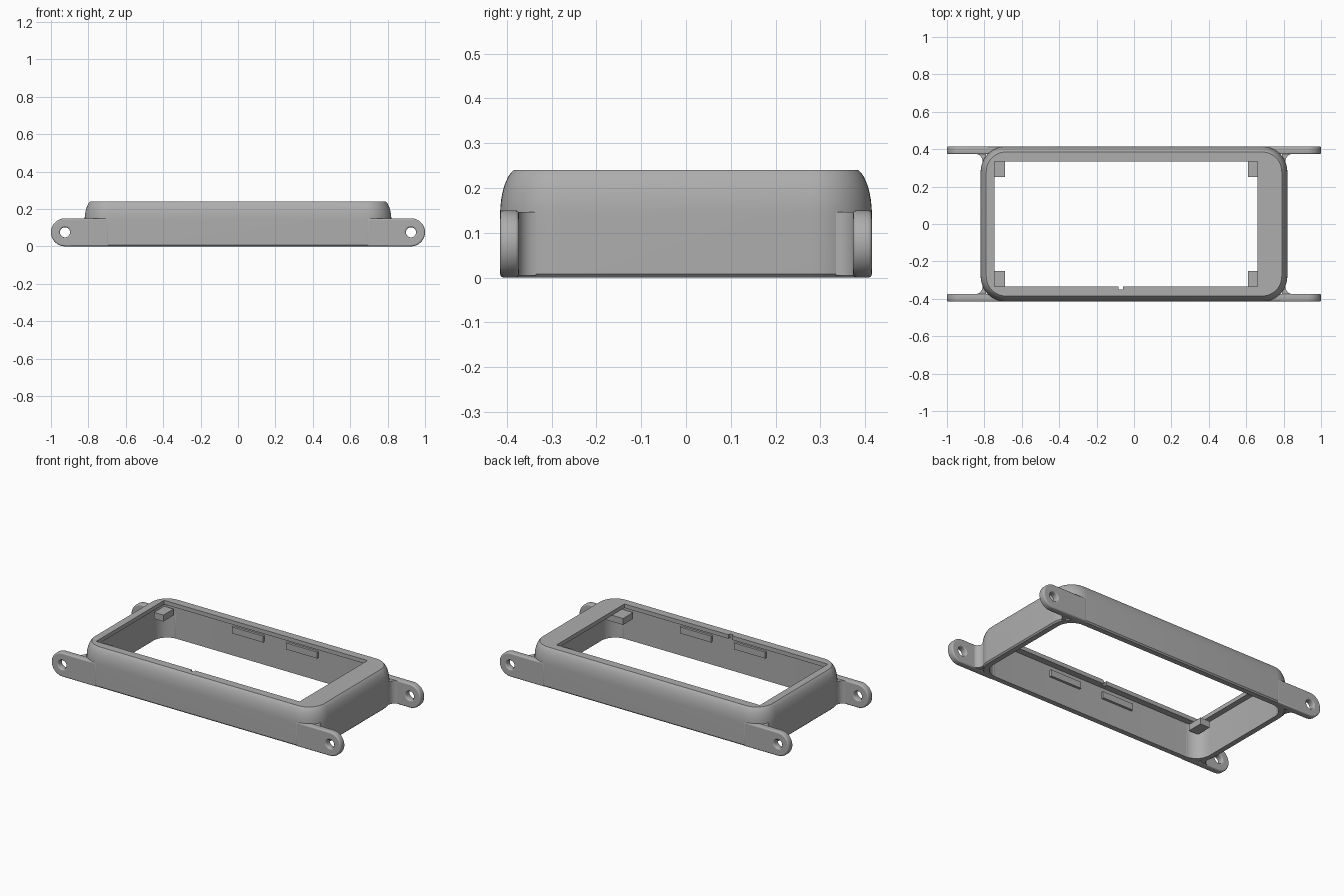
import bpy, bmesh, math

if "Cube" in bpy.data.objects:
    bpy.data.objects.remove(bpy.data.objects["Cube"])

grey = bpy.data.materials.new("grey plastic")
grey.diffuse_color = (0.42, 0.42, 0.42, 1)
grey.use_nodes = True
grey.node_tree.nodes["Principled BSDF"].inputs["Base Color"].default_value = grey.diffuse_color


def finish(obj, angle=30):
    obj.data.materials.clear()
    obj.data.materials.append(grey)
    bpy.ops.object.select_all(action='DESELECT')
    obj.select_set(True)
    bpy.context.view_layer.objects.active = obj
    bpy.ops.object.shade_smooth_by_angle(angle=math.radians(angle))


def mesh_object(name, bm):
    bmesh.ops.remove_doubles(bm, verts=bm.verts, dist=1e-5)
    bmesh.ops.recalc_face_normals(bm, faces=bm.faces)
    me = bpy.data.meshes.new(name)
    bm.to_mesh(me)
    bm.free()
    obj = bpy.data.objects.new(name, me)
    bpy.context.collection.objects.link(obj)
    return obj


def rounded_rect(x0, x1, y0, y1, r, steps=12):
    pts = []
    for i, (cx, cy) in enumerate([(x1 - r, y1 - r), (x0 + r, y1 - r),
                                  (x0 + r, y0 + r), (x1 - r, y0 + r)]):
        for k in range(steps + 1):
            a = math.pi / 2 * (i + k / steps)
            pts.append((cx + r * math.cos(a), cy + r * math.sin(a)))
    return pts


def prism(name, pts, z0, z1):
    bm = bmesh.new()
    low = [bm.verts.new((x, y, z0)) for x, y in pts]
    high = [bm.verts.new((x, y, z1)) for x, y in pts]
    bm.faces.new(low)
    bm.faces.new(high)
    for i in range(len(pts)):
        j = (i + 1) % len(pts)
        bm.faces.new((low[i], low[j], high[j], high[i]))
    return mesh_object(name, bm)


def box(name, x0, x1, y0, y1, z0, z1):
    return prism(name, [(x0, y0), (x1, y0), (x1, y1), (x0, y1)], z0, z1)


# Bezel: closed loft of rounded rectangles, outside, over the lip, and inside
W, D, R, H, T = 0.82, 0.415, 0.135, 0.24, 0.04
SHOULDER, LEAN = 0.14, 0.03


def inset(d, z):
    return [(x, y, z) for x, y in rounded_rect(-W + d, W - d, -D + d, D - d, R - d)]


def window(z):
    return [(x, y, z) for x, y in rounded_rect(-0.745, 0.66, -0.335, 0.335, 0)]


rings = [inset(T, 0), inset(0.008, 0), inset(0, 0.008)]
for k in range(9):
    a = math.radians(70) * k / 8
    rings.append(inset(LEAN * (1 - math.cos(a)) / (1 - math.cos(math.radians(70))),
                       SHOULDER + (H - SHOULDER) * math.sin(a) / math.sin(math.radians(70))))
rings += [window(H), window(0.215), inset(T, 0.215)]
bm = bmesh.new()
loops = [[bm.verts.new(p) for p in ring] for ring in rings]
n = len(loops[0])
for a, b in zip(loops, loops[1:] + loops[:1]):
    for i in range(n):
        j = (i + 1) % n
        bm.faces.new((a[i], a[j], b[j], b[i]))
bmesh.ops.dissolve_degenerate(bm, dist=1e-6, edges=bm.edges)
bezel = mesh_object("bezel", bm)

# Small notch in the front lip
cutter = box("notch_cutter", -0.083, -0.06, -0.35, -0.32, 0.2, 0.26)
cutter.hide_render = True
cutter.hide_viewport = True
cut = bezel.modifiers.new("notch", 'BOOLEAN')
cut.operation = 'DIFFERENCE'
cut.solver = 'EXACT'
cut.object = cutter
bpy.context.view_layer.objects.active = bezel
bpy.ops.object.modifier_apply(modifier="notch")
bpy.data.objects.remove(cutter)
finish(bezel)


# Mounting ear: round-ended plate with a screw hole, edges softened
def ear(name, sx, sy):
    cu = bpy.data.curves.new(name, 'CURVE')
    cu.dimensions = '2D'
    cu.fill_mode = 'BOTH'
    bev = 0.008
    cu.extrude = 0.021 - bev
    cu.bevel_depth = bev
    cu.bevel_resolution = 2
    cu.offset = -bev
    r = 0.075
    arc = [math.pi * (k / 20 - 0.5) for k in range(21)]
    outline = [(0.69, 0)] + [(1 - r + r * math.cos(a), r + r * math.sin(a)) for a in arc] + [(0.69, 2 * r)]
    hole = [(1 - r + 0.027 * math.cos(a), r + 0.027 * math.sin(a))
            for a in [-2 * math.pi * k / 24 for k in range(24)]]
    for pts in (outline, hole):
        pts = [(sx * x, z) for x, z in pts]
        if sx < 0:
            pts.reverse()
        sp = cu.splines.new('POLY')
        sp.points.add(len(pts) - 1)
        for p, (x, z) in zip(sp.points, pts):
            p.co = (x, z, 0, 1)
        sp.use_cyclic_u = True
    obj = bpy.data.objects.new(name, cu)
    bpy.context.collection.objects.link(obj)
    obj.rotation_euler = (math.pi / 2, 0, 0)
    obj.location = (0, sy * (D - 0.021), 0)
    bpy.ops.object.select_all(action='DESELECT')
    obj.select_set(True)
    bpy.context.view_layer.objects.active = obj
    bpy.ops.object.convert(target='MESH')
    finish(bpy.context.view_layer.objects.active, 40)


# Concave fillet between ear and end wall
fillet = [(0.85, 0.385), (0.79, 0.385), (0.795, 0.335)]
fillet += [(0.85 + 0.04 * math.cos(a), 0.335 + 0.04 * math.sin(a))
           for a in [math.pi - math.pi / 2 * k / 8 for k in range(9)]]

for sx, side in ((-1, "left"), (1, "right")):
    for sy, end in ((-1, "front"), (1, "back")):
        tag = f"{end}_{side}"
        ear("ear_" + tag, sx, sy)
        finish(prism("ear_fillet_" + tag, [(sx * x, sy * y) for x, y in fillet], 0.004, 0.146))
        # Corner support block under the lip
        xs = sorted((-0.69, -0.755) if sx < 0 else (0.61, 0.755))
        ys = sorted((sy * 0.25, sy * 0.35))
        finish(box("corner_block_" + tag, *xs, *ys, 0.155, 0.195))
        # Snap ridge on the long inner wall
        xs = sorted((sx * 0.08, sx * 0.295))
        ys = sorted((sy * 0.36, sy * 0.385))
        finish(box("snap_ridge_" + tag, *xs, *ys, 0.145, 0.185))
